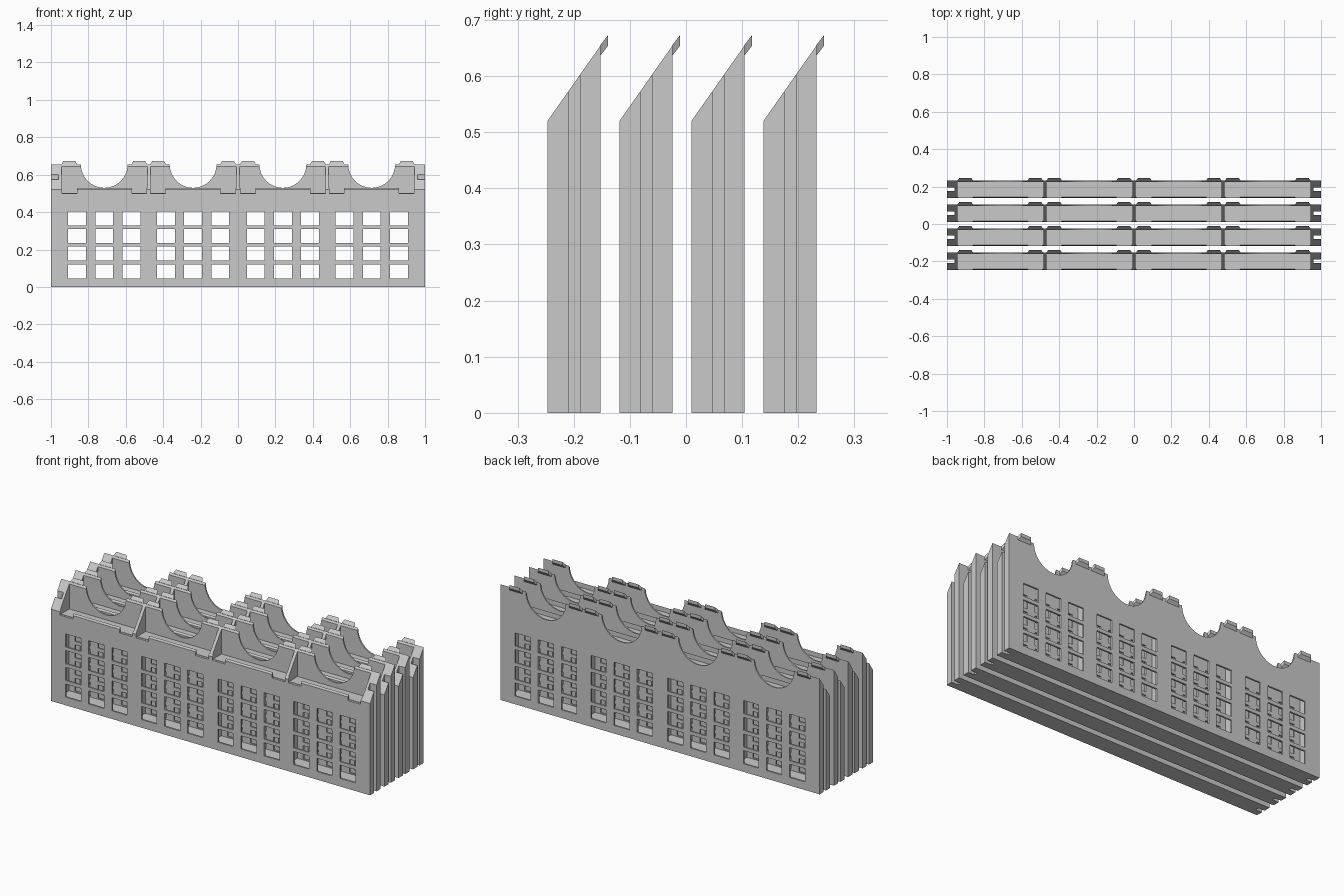
import bpy, bmesh, math
from mathutils import Matrix, Vector

cube = bpy.data.objects.get("Cube")
if cube:
    bpy.data.objects.remove(cube, do_unlink=True)

DEPTH, LOW, HIGH = 0.095, 0.52, 0.655      # wall depth, front and back heights
BAYS = (-0.715, -0.24, 0.24, 0.715)        # bay centres
EDGES = (-0.945, -0.476, 0, 0.476, 0.945)  # divider positions
TAB_OFFSET = 0.187
FRONTS = [-0.247 + 0.1283 * i for i in range(4)]

grey = bpy.data.materials.new("plain_grey")
grey.use_nodes = True
colour = (0.59, 0.59, 0.59, 1)
grey.diffuse_color = colour
grey.node_tree.nodes["Principled BSDF"].inputs["Base Color"].default_value = colour


def box(bm, x0, x1, y0, y1, z0, z1):
    size = Vector((x1 - x0, y1 - y0, z1 - z0))
    mid = Vector((x0 + x1, y0 + y1, z0 + z1)) / 2
    m = Matrix.Translation(mid) @ Matrix.Diagonal((*size, 1))
    bmesh.ops.create_cube(bm, size=1, matrix=m)


def loft(bm, left, right):
    """Solid between two matching outlines."""
    a = [bm.verts.new(p) for p in left]
    b = [bm.verts.new(p) for p in right]
    bm.faces.new(a)
    bm.faces.new(b[::-1])
    for i in range(len(a)):
        j = (i + 1) % len(a)
        bm.faces.new((a[j], a[i], b[i], b[j]))


def finish(bm, name):
    bmesh.ops.recalc_face_normals(bm, faces=bm.faces)
    mesh = bpy.data.meshes.new(name)
    bm.to_mesh(mesh)
    bm.free()
    mesh.materials.append(grey)
    obj = bpy.data.objects.new(name, mesh)
    bpy.context.collection.objects.link(obj)
    return obj


# Wall body with sloping top
bm = bmesh.new()
profile = [(0, 0), (DEPTH, 0), (DEPTH, HIGH), (0, LOW)]
loft(bm, [(-1, y, z) for y, z in profile], [(1, y, z) for y, z in profile])
wall = finish(bm, "wall")

# Cutter: top trays, window openings and end grooves
bm = bmesh.new()
bay_spans = []
for i, bay in enumerate(BAYS):
    left = EDGES[i] + (0.009 if i > 0 else 0)
    right = EDGES[i + 1] - (0.009 if i < 3 else 0)
    bay_spans.append((left, right))
    box(bm, left, right, 0.007, DEPTH - 0.008, 0.502, 0.8)
    for dx in (-0.145, 0, 0.145):
        for row in range(4):
            z = 0.046 + 0.0945 * row
            box(bm, bay + dx - 0.048, bay + dx + 0.048, -0.1, 0.2, z, z + 0.0745)
for side in (-1, 1):
    box(bm, side * 1.0 - 0.04, side * 1.0 + 0.04, 0.038, 0.058, -0.1, 0.9)
opening_cutter = finish(bm, "opening_cutter")

# Cutter: hollow behind the windows, round scoops and front lip notches
bm = bmesh.new()
for bay, (left, right) in zip(BAYS, bay_spans):
    box(bm, left, right, 0.01, DEPTH - 0.01, 0.04, 0.49)
    m = Matrix.Translation((bay, DEPTH, HIGH)) @ Matrix.Rotation(math.pi / 2, 4, 'X')
    bmesh.ops.create_cone(bm, cap_ends=True, segments=64, radius1=0.125,
                          radius2=0.125, depth=0.06, matrix=m)
    for side in (-1, 1):
        x = bay + side * TAB_OFFSET
        box(bm, x - 0.04, x + 0.04, -0.03, 0.012, 0.5, 0.6)
scoop_cutter = finish(bm, "scoop_cutter")

for cutter in (opening_cutter, scoop_cutter):
    cutter.hide_render = True
    mod = wall.modifiers.new(cutter.name, 'BOOLEAN')
    mod.operation = 'DIFFERENCE'
    mod.solver = 'EXACT'
    mod.object = cutter
bpy.context.view_layer.update()
graph = bpy.context.evaluated_depsgraph_get()
cut_mesh = bpy.data.meshes.new_from_object(wall.evaluated_get(graph))
wall.modifiers.clear()
wall.data = cut_mesh
for cutter in (opening_cutter, scoop_cutter):
    bpy.data.objects.remove(cutter, do_unlink=True)


def tab_outline(x, half, y, top):
    return [(x - half, y, top - 0.019), (x + half, y, top - 0.019),
            (x + half, y, top), (x - half, y, top)]


# Hooking tabs on the back edge, following the slope
bm = bmesh.new()
for bay in BAYS:
    for side in (-1, 1):
        x = bay + side * TAB_OFFSET
        loft(bm, tab_outline(x, 0.042, DEPTH - 0.001, HIGH),
             tab_outline(x, 0.032, DEPTH + 0.013, HIGH + 0.018))
tabs = finish(bm, "back_tabs")

# Repeat the wall in a row
for i, front in enumerate(FRONTS):
    for part in (wall, tabs):
        if i == 0:
            part.location.y = front
        else:
            copy = part.copy()
            copy.name = f"{part.name}_{i + 1}"
            copy.location.y = front
            bpy.context.collection.objects.link(copy)
